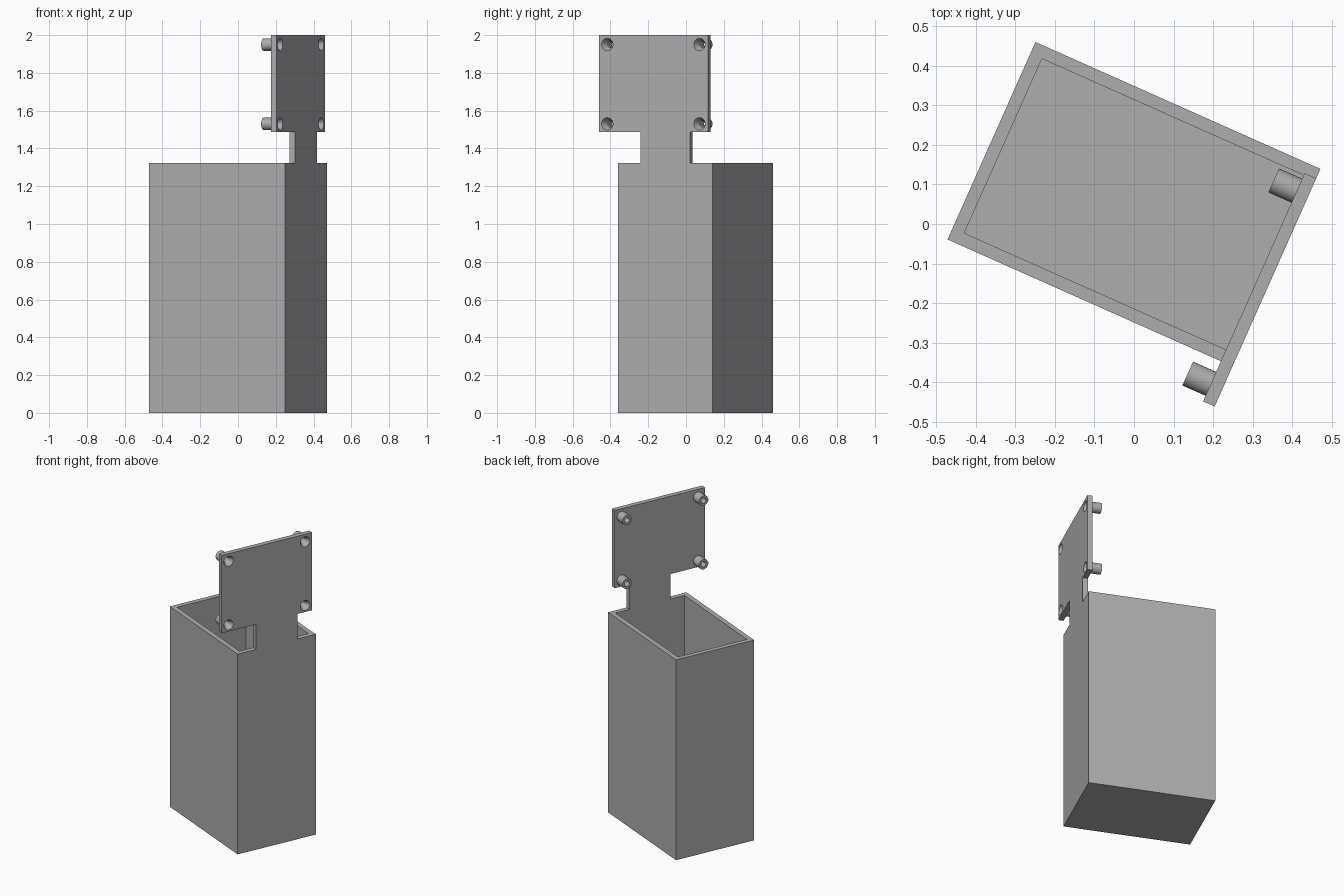
import bpy, bmesh, math
from mathutils import Matrix, Vector

if "Cube" in bpy.data.objects:
    bpy.data.objects.remove(bpy.data.objects["Cube"])

grey = bpy.data.materials.new("plain grey")
grey.use_nodes = True
colour = (0.42, 0.42, 0.42, 1)
grey.diffuse_color = colour
grey.node_tree.nodes["Principled BSDF"].inputs["Base Color"].default_value = colour

# The whole holder is turned about z
PLACE = Matrix.Translation((0, 0.05, 0)) @ Matrix.Rotation(math.radians(-24), 4, "Z")
HX, HY, WALL, RIM, TOP = 0.394, 0.273, 0.032, 1.322, 2.0
INNER = HX - WALL
MID = -0.0685
HOLES = [(MID + s * 0.267, z) for s in (-1, 1) for z in (1.53, 1.95)]


def finish(name, bm):
    bmesh.ops.recalc_face_normals(bm, faces=bm.faces)
    mesh = bpy.data.meshes.new(name)
    bm.to_mesh(mesh)
    bm.free()
    obj = bpy.data.objects.new(name, mesh)
    bpy.context.collection.objects.link(obj)
    obj.matrix_world = PLACE
    mesh.materials.append(grey)
    return obj


def select(obj):
    bpy.ops.object.select_all(action="DESELECT")
    obj.select_set(True)
    bpy.context.view_layer.objects.active = obj


def smooth(obj):
    select(obj)
    bpy.ops.object.shade_smooth_by_angle(angle=math.radians(30))


# Open box: inset the top face and push it down to the floor
bm = bmesh.new()
size = Matrix.Diagonal((2 * HX, 2 * HY, RIM, 1))
bmesh.ops.create_cube(bm, size=1, matrix=Matrix.Translation((0, 0, RIM / 2)) @ size)
top = max(bm.faces, key=lambda f: f.calc_center_median().z)
bmesh.ops.inset_region(bm, faces=[top], thickness=WALL, use_even_offset=True)
top.normal_update()
pocket = bmesh.ops.extrude_discrete_faces(bm, faces=[top])["faces"][0]
for v in pocket.verts:
    v.co.z = WALL
finish("open_box", bm)

# Mounting panel: neck and plate in one extruded outline
NECK, LOW = 0.144, 1.487
outline = [(-NECK, RIM), (NECK, RIM), (NECK, LOW), (MID + 0.3155, LOW),
           (MID + 0.3155, TOP), (MID - 0.3155, TOP), (MID - 0.3155, LOW), (-NECK, LOW)]
bm = bmesh.new()
face = bm.faces.new([bm.verts.new((INNER, y, z)) for y, z in outline])
grown = bmesh.ops.extrude_face_region(bm, geom=[face])["geom"]
bmesh.ops.translate(bm, vec=(WALL, 0, 0),
                    verts=[g for g in grown if isinstance(g, bmesh.types.BMVert)])
panel = finish("mounting_panel", bm)

# Countersunk screw holes through the panel
bm = bmesh.new()
for y, z in HOLES:
    at = Matrix.Translation((INNER + WALL / 2, y, z)) @ Matrix.Rotation(math.pi / 2, 4, "Y")
    bmesh.ops.create_cone(bm, cap_ends=True, segments=32, radius1=0.014, radius2=0.036,
                          depth=WALL + 0.012, matrix=at)
cutter = finish("hole_cutter", bm)
cutter.hide_render = True
mod = panel.modifiers.new("holes", "BOOLEAN")
mod.operation, mod.solver, mod.object = "DIFFERENCE", "EXACT", cutter
select(panel)
bpy.ops.object.modifier_apply(modifier=mod.name)
bpy.data.objects.remove(cutter)
smooth(panel)

# Hollow standoffs on the inner side of the panel
for i, (y, z) in enumerate(HOLES):
    bm = bmesh.new()
    profile = [(INNER, 0.033), (0.298, 0.033), (0.298, 0.017), (INNER, 0.017)]
    verts = [bm.verts.new((x, y, z + r)) for x, r in profile]
    edges = [bm.edges.new(pair) for pair in zip(verts, verts[1:])]
    bmesh.ops.spin(bm, geom=verts + edges, cent=Vector((0, y, z)), axis=(1, 0, 0),
                   angle=2 * math.pi, steps=32, use_merge=True)
    smooth(finish(f"standoff_{i + 1}", bm))
